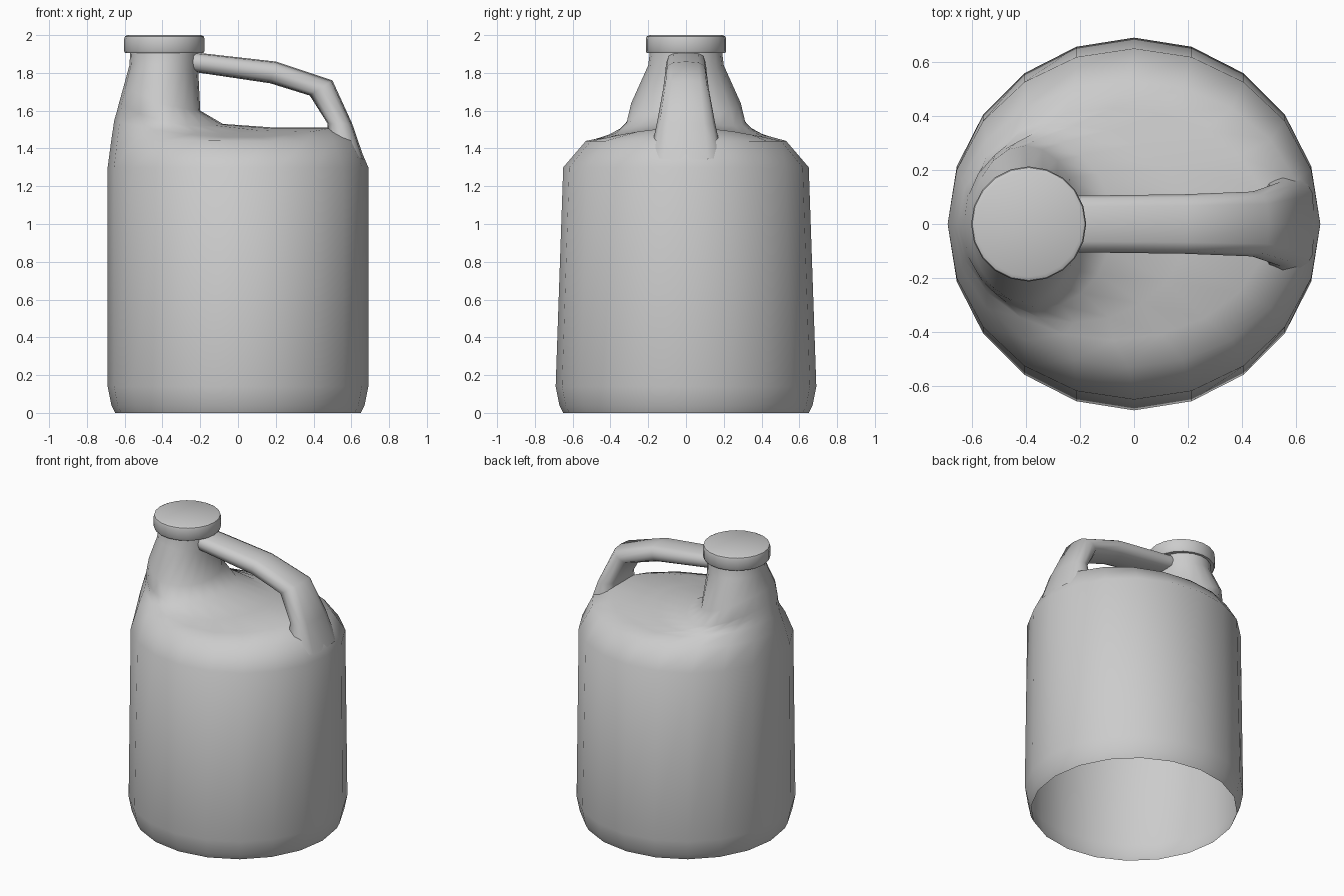
import bpy, bmesh, math

if "Cube" in bpy.data.objects:
    bpy.data.objects.remove(bpy.data.objects["Cube"])

SEG = 20


def loft(name, rings, cap_end=False, angle=50):
    """Skin a list of equal-length closed rings into one smooth object."""
    bm = bmesh.new()
    rows = [[bm.verts.new(p) for p in ring] for ring in rings]
    n = len(rows[0])
    for a, b in zip(rows, rows[1:]):
        for i in range(n):
            j = (i + 1) % n
            bm.faces.new((a[i], a[j], b[j], b[i]))
    if cap_end:
        bm.faces.new(rows[-1])
    bmesh.ops.recalc_face_normals(bm, faces=bm.faces)
    mesh = bpy.data.meshes.new(name)
    bm.to_mesh(mesh)
    bm.free()
    ob = bpy.data.objects.new(name, mesh)
    bpy.context.collection.objects.link(ob)
    bpy.ops.object.select_all(action='DESELECT')
    ob.select_set(True)
    bpy.context.view_layer.objects.active = ob
    bpy.ops.object.shade_smooth_by_angle(angle=math.radians(angle))
    return ob


def body_ring(left, right, half_y, z_left, z_right, z_side):
    """Ellipse whose height varies between its left, right and side points."""
    cx, rx = (left + right) / 2, (right - left) / 2
    pts = []
    for i in range(SEG):
        c, s = (f(math.tau * i / SEG) for f in (math.cos, math.sin))
        z = z_side + (z_right - z_left) / 2 * c + ((z_right + z_left) / 2 - z_side) * c * c
        pts.append((cx + rx * c, half_y * s, z))
    return pts


# Body with open base, sloping shoulder and off-centre neck
loft("bottle_body", [body_ring(*r) for r in (
    (-.65, .65, .65, 0, 0, 0),
    (-.67, .67, .67, .04, .04, .04),
    (-.69, .69, .69, .14, .14, .14),
    (-.69, .69, .65, 1.30, 1.30, 1.30),
    (-.67, .63, .53, 1.45, 1.44, 1.44),
    (-.655, .50, .43, 1.55, 1.51, 1.46),
    (-.64, .20, .365, 1.60, 1.51, 1.485),
    (-.63, -.08, .315, 1.64, 1.53, 1.535),
    (-.605, -.20, .29, 1.73, 1.60, 1.64),
    (-.575, -.21, .20, 1.84, 1.80, 1.84),
    (-.57, -.21, .19, 1.92, 1.92, 1.92),
)], angle=60)


# Handle: each section is outer point, inner point, half width
def handle_ring(ox, oz, ix, iz, w, n=12):
    pts = []
    for i in range(n):
        c, s = (f(math.tau * i / n) for f in (math.cos, math.sin))
        t = .5 + .5 * math.copysign(abs(c) ** .7, c)
        y = w * math.copysign(abs(s) ** .7, s)
        pts.append((ix + (ox - ix) * t, y, iz + (oz - iz) * t))
    return pts


loft("handle", [handle_ring(*r) for r in (
    (-.27, 1.915, -.27, 1.81, .10),
    (-.20, 1.905, -.20, 1.80, .105),
    (.20, 1.86, .17, 1.745, .11),
    (.50, 1.76, .38, 1.68, .12),
    (.605, 1.53, .475, 1.53, .155),
    (.67, 1.34, .46, 1.40, .19),
)], angle=60)

# Screw cap
loft("cap", [[(-.39 + r * math.cos(math.tau * i / SEG),
               r * math.sin(math.tau * i / SEG), z) for i in range(SEG)]
             for r, z in ((.18, 1.905), (.207, 1.905), (.213, 1.915),
                          (.213, 1.98), (.209, 1.993), (.195, 2.0))],
     cap_end=True, angle=40)
